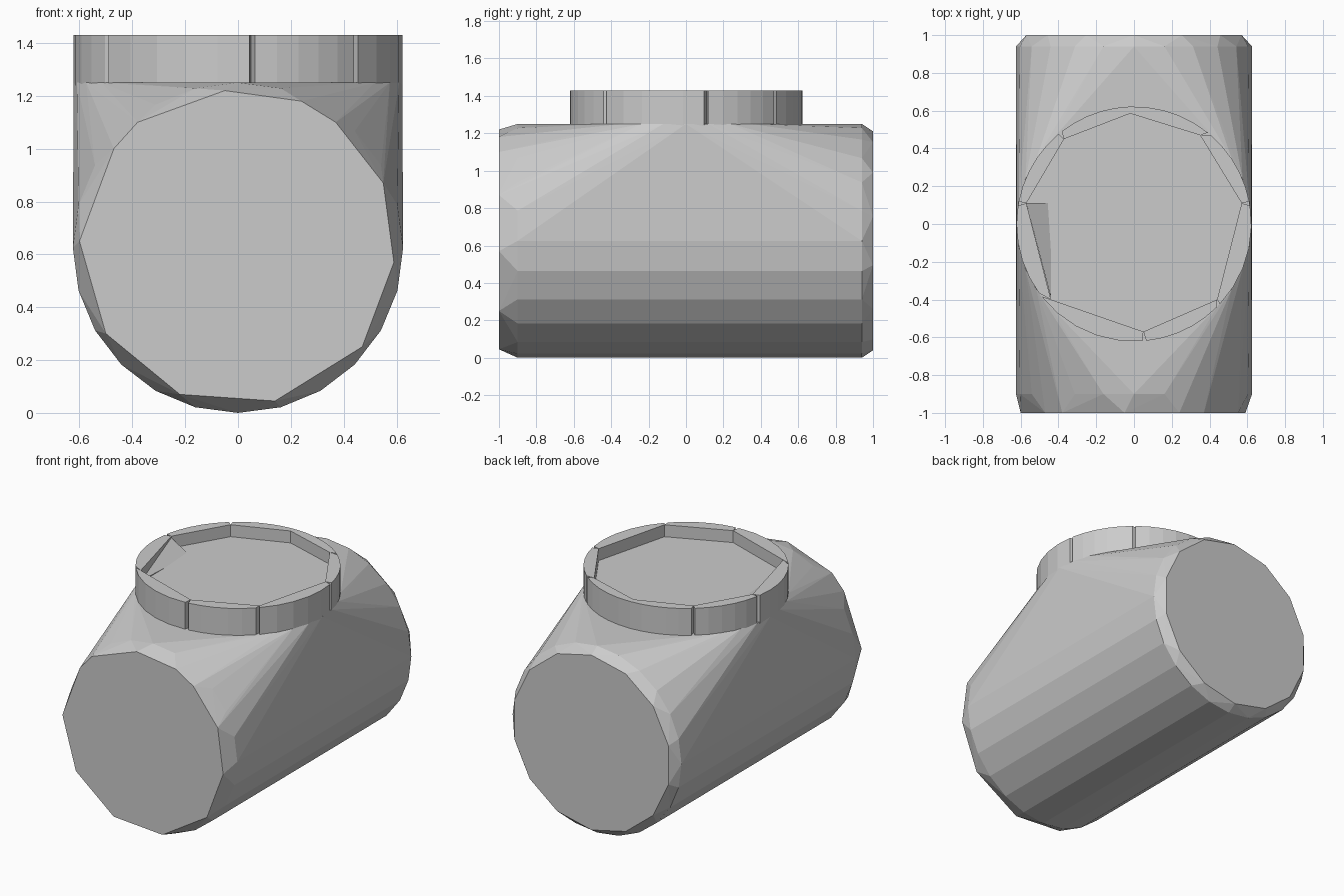
import bpy, bmesh
from math import sin, cos, pi, radians

if "Cube" in bpy.data.objects:
    bpy.data.objects.remove(bpy.data.objects["Cube"])


def finish(name, bm):
    bmesh.ops.recalc_face_normals(bm, faces=bm.faces)
    me = bpy.data.meshes.new(name)
    bm.to_mesh(me)
    bm.free()
    ob = bpy.data.objects.new(name, me)
    bpy.context.collection.objects.link(ob)
    return ob


def prism(name, pts, z0, z1):
    bm = bmesh.new()
    low = [bm.verts.new((x, y, z0)) for x, y in pts]
    top = [bm.verts.new((x, y, z1)) for x, y in pts]
    bm.faces.new(low)
    bm.faces.new(top)
    n = len(pts)
    for i in range(n):
        j = (i + 1) % n
        bm.faces.new((low[i], low[j], top[j], top[i]))
    return finish(name, bm)


def hull(name, pts):
    bm = bmesh.new()
    for p in pts:
        bm.verts.new(p)
    res = bmesh.ops.convex_hull(bm, input=bm.verts[:])
    junk = {g for g in res["geom_interior"] + res["geom_unused"]
            if isinstance(g, bmesh.types.BMVert)}
    bmesh.ops.delete(bm, geom=list(junk), context='VERTS')
    return finish(name, bm)


R = 0.625
# Body: chamfered horizontal drum blended up to the round neck seat
front_end = [(-.60, .65), (-.47, 1.0), (-.38, 1.1), (-.05, 1.22), (.24, 1.18),
             (.37, 1.1), (.55, .87), (.59, .57), (.47, .25), (.14, .045),
             (-.22, .07), (-.50, .30)]
pts = [(x, -1, z) for x, z in front_end]
for y, r, n in ((-.9, R, 24), (.94, R, 24), (1, .585, 14)):
    pts += [(r * sin(2 * pi * i / n), y, R + r * cos(2 * pi * i / n)) for i in range(n)]
pts += [(.622 * cos(2 * pi * i / 32), .622 * sin(2 * pi * i / 32), 1.25) for i in range(32)]
hull("drum_body", pts)

# Neck floor: irregular octagon inside the rim
corners = [(.57, .11), (.35, .47), (-.02, .585), (-.37, .45), (-.57, .11),
           (-.44, -.40), (.05, -.57), (.44, -.40)]
prism("neck_floor", corners, 1.24, 1.35)

# Rim segments: arc outside, straight chord inside, thin slots between
angles = [10, 50, 92, 129, 170, 217, 275, 316, 370]
gaps = [1, 1, 0, 1, 1, 1, 1, 1, 1]
for i in range(8):
    a0, a1 = angles[i] + gaps[i], angles[i + 1] - gaps[i + 1]
    arc = [radians(a0 + (a1 - a0) * k / 5) for k in range(6)]
    outer = [(.622 * cos(a), .622 * sin(a)) for a in arc]
    prism(f"rim_segment_{i + 1}", outer + [corners[(i + 1) % 8], corners[i]], 1.24, 1.43)

# Sloping wedge in the left side of the recess
hull("recess_wedge", [(-.57, .11, 1.34), (-.44, .11, 1.34), (-.44, -.39, 1.34),
                      (-.57, .11, 1.42), (-.44, -.39, 1.36)])
